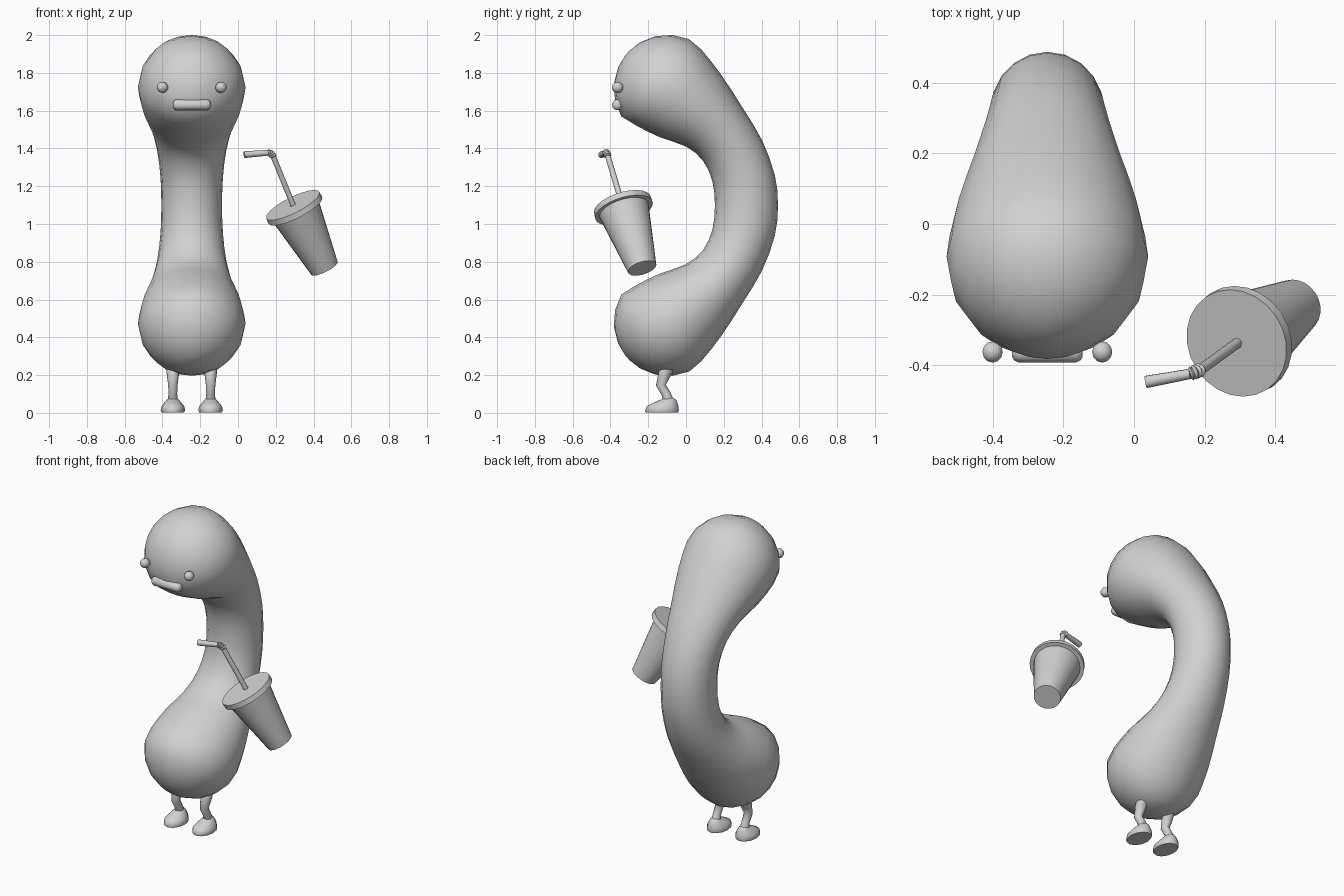
import bpy, bmesh, math
from mathutils import Vector, Matrix

if "Cube" in bpy.data.objects:
    bpy.data.objects.remove(bpy.data.objects["Cube"])

grey = bpy.data.materials.new("light_grey")
grey.diffuse_color = (0.64, 0.64, 0.64, 1)
grey.use_nodes = True
grey.node_tree.nodes["Principled BSDF"].inputs["Base Color"].default_value = grey.diffuse_color
CX = -0.245  # character centre line


def finish(bm, name, angle=40):
    bmesh.ops.recalc_face_normals(bm, faces=bm.faces)
    me = bpy.data.meshes.new(name)
    bm.to_mesh(me)
    bm.free()
    me.materials.append(grey)
    ob = bpy.data.objects.new(name, me)
    bpy.context.collection.objects.link(ob)
    bpy.ops.object.select_all(action='DESELECT')
    bpy.context.view_layer.objects.active = ob
    ob.select_set(True)
    bpy.ops.object.shade_smooth_by_angle(angle=math.radians(angle))
    return ob


def loft(rings, name, angle=40):
    """Skin a list of equal-sized point rings and close both ends."""
    bm = bmesh.new()
    loops = [[bm.verts.new(p) for p in r] for r in rings]
    n = len(loops[0])
    for a, b in zip(loops, loops[1:]):
        for i in range(n):
            j = (i + 1) % n
            bm.faces.new((a[i], a[j], b[j], b[i]))
    bm.faces.new(loops[0])
    bm.faces.new(loops[-1])
    return finish(bm, name, angle)


def ring(c, u, v, n):
    return [c + u * math.cos(2 * math.pi * i / n) + v * math.sin(2 * math.pi * i / n) for i in range(n)]


def tube(points, name, n=10, angle=40):
    """Round tube through (position, radius) pairs."""
    pos = [Vector(p) for p, r in points]
    rings = []
    for i, (p, r) in enumerate(points):
        t = (pos[min(i + 1, len(pos) - 1)] - pos[max(i - 1, 0)]).normalized()
        u = t.cross(Vector((0.3, 1, 0.1))).normalized()
        rings.append(ring(pos[i], u * r, t.cross(u) * r, n))
    return loft(rings, name, angle)


# Body sections: back (y, z), belly (y, z), half width; mirrored about the waist
half = [
    (.487, 1.0985, .153, 1.0985, .161), (.47, 1.26, .14, 1.225, .165),
    (.402, 1.445, .09, 1.335, .183), (.30, 1.615, .0, 1.41, .217),
    (.19, 1.785, -.14, 1.46, .262), (.08, 1.925, -.265, 1.522, .285),
]
# Rounded end: a ball around the head centre
cy, cz, R = -.097, 1.716, .286
for deg in (18, 36, 54, 72, 86):
    d, r = R * math.sin(math.radians(deg)), R * math.cos(math.radians(deg))
    y, z = cy - .75 * d, cz + .66 * d
    half.append((y + .66 * r, z + .75 * r, y - .66 * r, z - .75 * r, r))
lower = [(a, 2.197 - b, c, 2.197 - d, w) for a, b, c, d, w in half[:0:-1]]
sections = lower + half


def midway(k):
    """Smooth in-between section after section k."""
    p = sections[k - 1:k + 3]
    return tuple((-a + 9 * b + 9 * c - d) / 16 for a, b, c, d in zip(*p))


full = []
for k, s in enumerate(sections):
    full.append(s)
    if 5 <= k < len(sections) - 6:
        full.append(midway(k))
rings = []
for ay, az, by, bz, w in full:
    A, B = Vector((CX, ay, az)), Vector((CX, by, bz))
    rings.append(ring((A + B) / 2, (A - B) / 2, Vector((w, 0, 0)), 20))
loft(rings, "body", 80)

# Mouth: rounded bar
prof = [(-.1, .012), (-.094, .023), (-.082, .029), (.082, .029), (.094, .023), (.1, .012)]
tube([((CX + x, -.363, 1.631), r) for x, r in prof], "mouth", 10, 60)

for side, s in (("left", -1), ("right", 1)):
    # Eyes
    bm = bmesh.new()
    bmesh.ops.create_uvsphere(bm, u_segments=10, v_segments=6, radius=.03,
                              matrix=Matrix.Translation((CX + s * .155, -.362, 1.723))
                              @ Matrix.Rotation(math.pi / 2, 4, 'X'))
    finish(bm, side + "_eye", 60)

    # Bent legs
    x = CX + s * .1
    tube([((x, -.09, .26), .036), ((x, -.112, .208), .034), ((x, -.133, .147), .026),
          ((x, -.105, .10), .024), ((x, -.088, .045), .03)], side + "_leg", 10, 60)

    # Wedge feet: height, centre y, half width, half length
    foot = [(.003, -.127, .060, .086), (.014, -.127, .065, .089), (.035, -.124, .060, .084),
            (.053, -.110, .046, .065), (.070, -.093, .032, .040), (.08, -.09, .02, .022)]
    loft([ring(Vector((x, y, z)), Vector((w, 0, 0)), Vector((0, l, 0)), 12) for z, y, w, l in foot],
         side + "_foot", 50)

# Cup: tapered, tilted along its axis
top = Vector((.290, -.337, 1.100))
axis = Vector((.168, .105, -.335)).normalized()
u = axis.cross(Vector((0, 1, 0))).normalized()
v = axis.cross(u)


def turned(profile, name):
    loft([ring(top + axis * d, u * r, v * r, 24) for d, r in profile], name, 35)


turned([(.02, .137), (.388, .078)], "cup")
turned([(0, .157), (.032, .159)], "lid")

# Straw: stem, ribbed elbow, mouthpiece
stem_end = Vector((.187, -.413, 1.357))
tip_start = Vector((.158, -.424, 1.377))
tube([(top + axis * .02, .015), (stem_end, .015)], "straw_stem")
mid = Vector((.177, -.418, 1.377))
elbow = []
for i in range(9):
    t = i / 8
    p = stem_end.lerp(mid, t).lerp(mid.lerp(tip_start, t), t)
    elbow.append((p, .021 if i % 2 else .015))
tube(elbow, "straw_elbow", 10)
tube([(tip_start, .015), (Vector((.033, -.447, 1.367)), .018)], "straw_mouthpiece")
